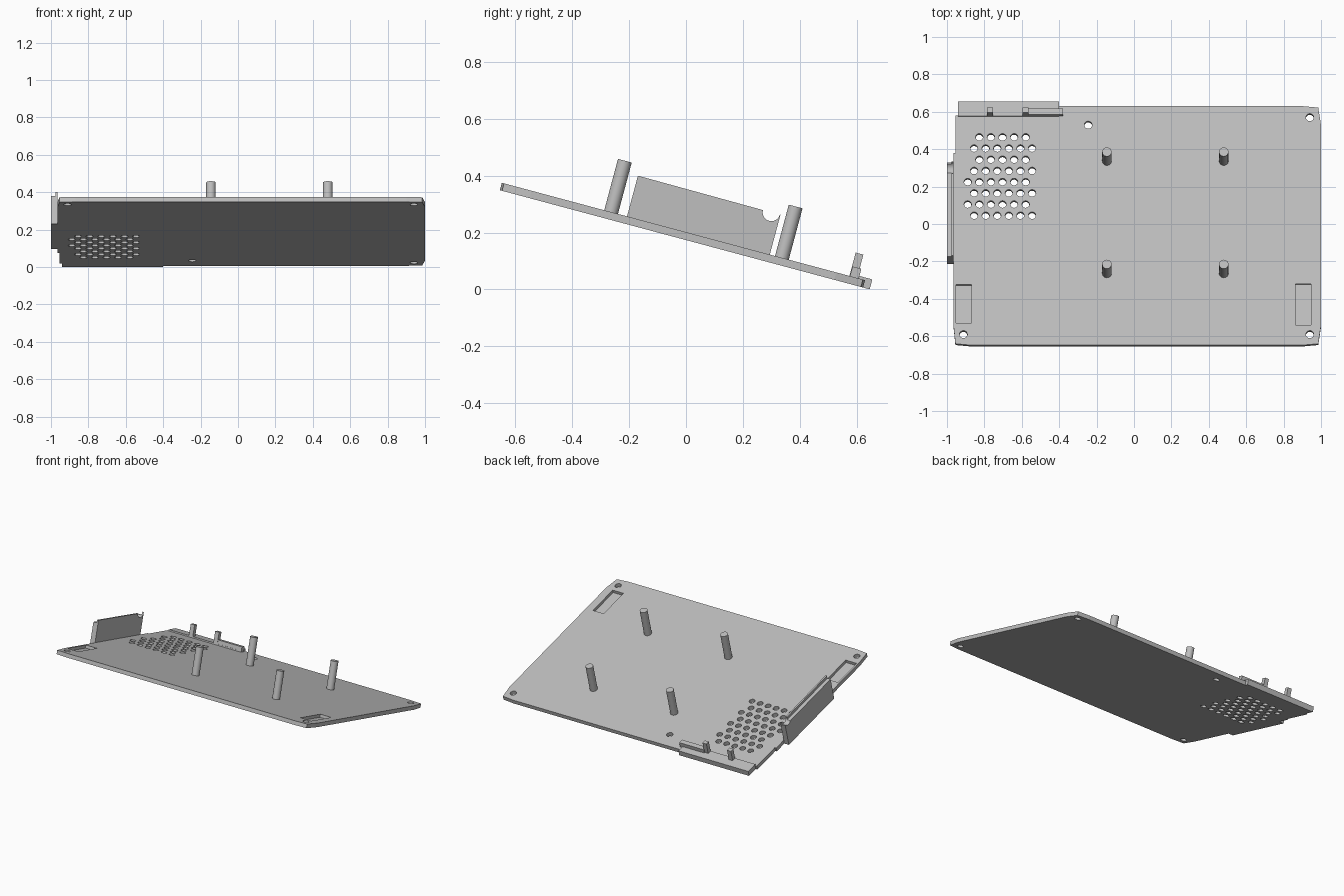
import bpy, bmesh, math
from mathutils import Matrix, Vector

old = bpy.data.objects.get("Cube")
if old:
    bpy.data.objects.remove(old, do_unlink=True)

grey = bpy.data.materials.new("light_grey")
grey.use_nodes = True
COLOUR = (0.52, 0.52, 0.52, 1)
grey.diffuse_color = COLOUR
grey.node_tree.nodes["Principled BSDF"].inputs["Base Color"].default_value = COLOUR

# Everything is built flat on the panel's underside, then tilted.
TILT = Matrix.Translation((0, 0, 0.1734)) @ Matrix.Rotation(math.radians(-15), 4, "X")
THICK = 0.027


def make(name, bm):
    bmesh.ops.recalc_face_normals(bm, faces=bm.faces)
    mesh = bpy.data.meshes.new(name)
    bm.to_mesh(mesh)
    bm.free()
    mesh.materials.append(grey)
    obj = bpy.data.objects.new(name, mesh)
    bpy.context.collection.objects.link(obj)
    obj.matrix_world = TILT
    return obj


def add_box(bm, x, y, z):
    size = [b - a for a, b in (x, y, z)]
    mid = [(a + b) / 2 for a, b in (x, y, z)]
    bmesh.ops.create_cube(bm, size=1, matrix=Matrix.Translation(mid) @ Matrix.Diagonal((*size, 1)))


def add_rod(bm, x, y, radius, low, high, sides):
    bmesh.ops.create_cone(bm, cap_ends=True, segments=sides, radius1=radius, radius2=radius,
                          depth=high - low, matrix=Matrix.Translation((x, y, (low + high) / 2)))


def box(name, x, y, z):
    bm = bmesh.new()
    add_box(bm, x, y, z)
    return make(name, bm)


def prism(name, points, offset):
    bm = bmesh.new()
    face = bm.faces.new([bm.verts.new(p) for p in points])
    new = bmesh.ops.extrude_face_region(bm, geom=[face])["geom"]
    bmesh.ops.translate(bm, vec=Vector(offset),
                        verts=[g for g in new if isinstance(g, bmesh.types.BMVert)])
    return make(name, bm)


# Panel with slightly tapered corners and a recess for the rear lip
outline = [(-0.87, -0.678), (0.9, -0.678), (0.985, -0.67), (1, -0.57), (1, 0.54),
           (0.985, 0.637), (0.9, 0.645), (-0.4, 0.645), (-0.4, 0.593), (-0.955, 0.593),
           (-0.955, 0.385), (-0.965, 0.385), (-0.965, -0.57), (-0.955, -0.67)]
panel = prism("base_panel", [(x, y, 0) for x, y in outline], (0, 0, THICK))

# Cutters: screw holes, vent grid and two shallow pockets
bm = bmesh.new()
for x, y in ((0.94, 0.583), (0.94, -0.618), (-0.912, -0.618), (-0.245, 0.541)):
    add_rod(bm, x, y, 0.021, -0.05, 0.08, 16)
starts = (-0.855, -0.889, -0.855, -0.889, -0.855, -0.827, -0.855, -0.827)
for row, start in enumerate(starts):
    count = 5 if row in (5, 7) else 6
    for i in range(count):
        add_rod(bm, start + 0.062 * i, 0.04 + 0.062 * row, 0.02, -0.05, 0.08, 12)
add_box(bm, (-0.953, -0.868), (-0.556, -0.343), (0.007, 0.08))
add_box(bm, (0.863, 0.946), (-0.565, -0.338), (0.007, 0.08))
cutter = make("panel_cutter", bm)
cutter.hide_render = True


def cut(obj, tool):
    mod = obj.modifiers.new("cut", "BOOLEAN")
    mod.operation = "DIFFERENCE"
    mod.solver = "EXACT"
    mod.object = tool
    bpy.context.view_layer.update()
    graph = bpy.context.evaluated_depsgraph_get()
    mesh = bpy.data.meshes.new_from_object(obj.evaluated_get(graph))
    obj.modifiers.clear()
    obj.data = mesh
    bpy.data.objects.remove(tool, do_unlink=True)


cut(panel, cutter)

# Four standoff pins
for x, side in ((-0.145, "right"), (0.48, "left")):
    for y, end in ((-0.28, "front"), (0.342, "back")):
        bm = bmesh.new()
        add_rod(bm, x, y, 0.025, THICK - 0.005, 0.214, 24)
        pin = make(f"{end}_{side}_pin", bm)
        bpy.ops.object.select_all(action="DESELECT")
        pin.select_set(True)
        bpy.context.view_layer.objects.active = pin
        bpy.ops.object.shade_smooth_by_angle(angle=math.radians(40))


# Side wall in two layers, with a rounded notch near the back
def wall(name, x, width, top):
    notch = [(0.265 + 0.031 * math.cos(a), 0.172 - 0.031 * math.sin(a))
             for a in (math.pi * i / 10 for i in range(11))]
    notch = [(u, min(w, top)) for u, w in notch if w < top]
    profile = [(-0.222, 0), (0.298, 0), (0.298, top)] + notch + [(-0.222, top)]
    prism(name, [(x, u, w) for u, w in profile], (width, 0, 0))


wall("side_wall_outer", -1, 0.025, 0.155)
wall("side_wall_inner", -0.975, 0.011, 0.175)

# Rear lip with a ridge and two pegs
box("rear_lip", (-0.942, -0.4), (0.588, 0.669), (0, 0.036))
box("lip_ridge", (-0.57, -0.38), (0.59, 0.622), (0.02, 0.062))
for x, side in ((-0.77, "right"), (-0.58, "left")):
    box(f"{side}_peg", (x - 0.015, x + 0.015), (0.588, 0.616), (0.02, 0.112))
